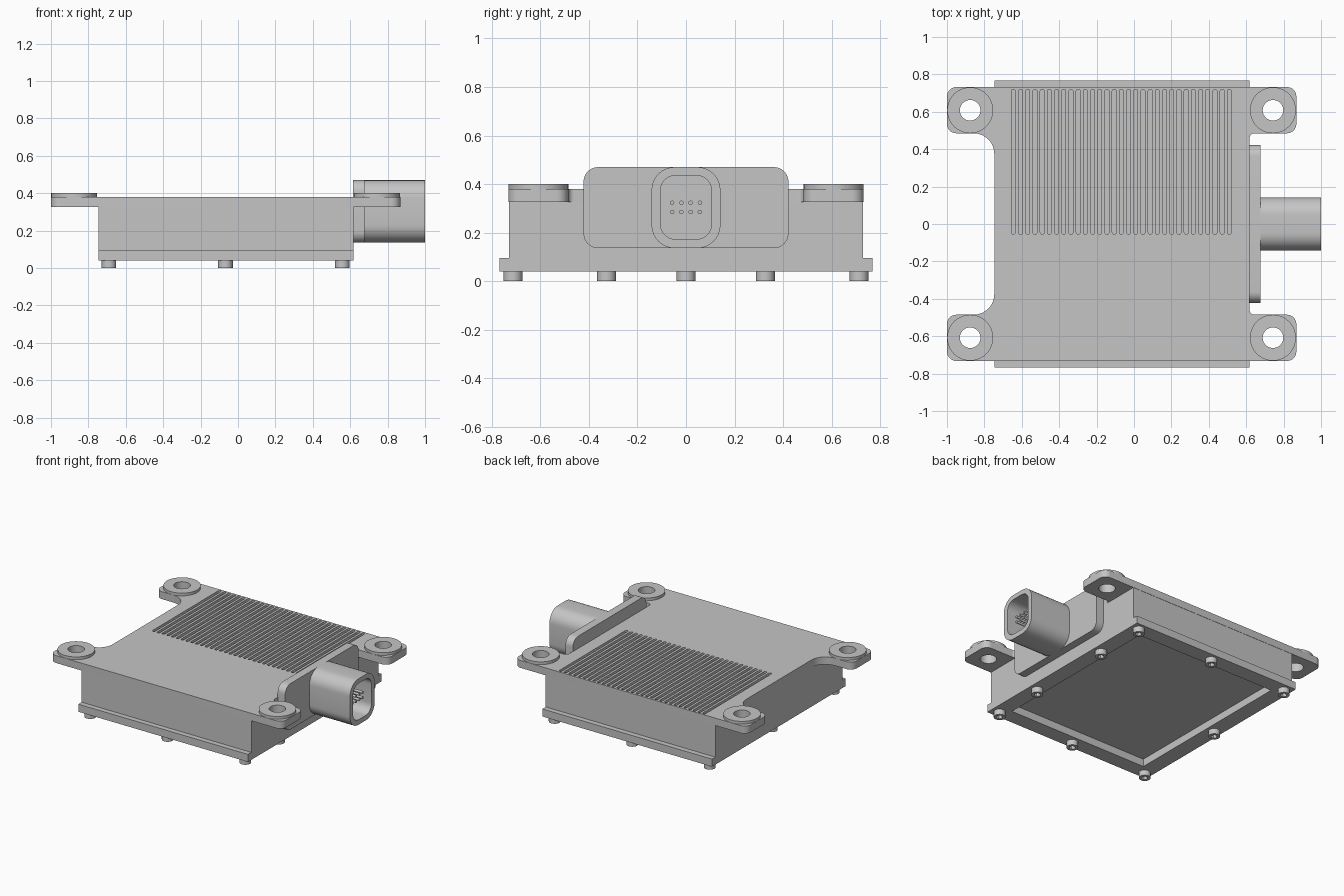
import bpy, bmesh
from math import radians, sin, cos, pi
from mathutils import Vector

cube = bpy.data.objects.get("Cube")
if cube:
    bpy.data.objects.remove(cube, do_unlink=True)

metal = bpy.data.materials.new("cast_grey")
metal.use_nodes = True
GREY = (0.56, 0.56, 0.56, 1)
metal.diffuse_color = GREY
metal.node_tree.nodes["Principled BSDF"].inputs["Base Color"].default_value = GREY
parts = []


def rounded(corners, steps=8):
    """Outline of right-angled corners (a, b, radius), convex or concave."""
    points = []
    for i, (a, b, r) in enumerate(corners):
        p = Vector((a, b))
        if r == 0:
            points.append(p)
            continue
        u = (Vector(corners[i - 1][:2]) - p).normalized()
        v = (Vector(corners[(i + 1) % len(corners)][:2]) - p).normalized()
        centre = p + (u + v) * r
        for k in range(steps + 1):
            t = k / steps * pi / 2
            points.append(centre - r * (v * cos(t) + u * sin(t)))
    return points


def rect(a0, a1, b0, b1, r=0, steps=8):
    return rounded([(a0, b0, r), (a1, b0, r), (a1, b1, r), (a0, b1, r)], steps)


def disc(a, b, r, steps=10):
    return rect(a - r, a + r, b - r, b + r, r, steps)


def prism(name, outlines, low, high, axis="z", part=True):
    """Extrude one or more outlines along z or x."""
    bm = bmesh.new()
    for outline in outlines:
        verts = [bm.verts.new((low, a, b) if axis == "x" else (a, b, low))
                 for a, b in outline]
        face = bm.faces.new(verts)
        new = bmesh.ops.extrude_face_region(bm, geom=[face])["geom"]
        depth = high - low
        bmesh.ops.translate(bm, vec=(depth, 0, 0) if axis == "x" else (0, 0, depth),
                            verts=[g for g in new if isinstance(g, bmesh.types.BMVert)])
    bmesh.ops.remove_doubles(bm, verts=bm.verts, dist=1e-5)
    bmesh.ops.recalc_face_normals(bm, faces=bm.faces)
    mesh = bpy.data.meshes.new(name)
    bm.to_mesh(mesh)
    bm.free()
    mesh.materials.append(metal)
    obj = bpy.data.objects.new(name, mesh)
    bpy.context.collection.objects.link(obj)
    if part:
        parts.append(obj)
    return obj


def cut(targets, outlines, low, high, axis="z"):
    """Subtract prisms from the targets and apply the result."""
    cutter = prism("cutter", outlines, low, high, axis, part=False)
    cutter.hide_render = True
    for obj in targets:
        mod = obj.modifiers.new("cut", "BOOLEAN")
        mod.operation, mod.solver, mod.object = "DIFFERENCE", "EXACT", cutter
        graph = bpy.context.evaluated_depsgraph_get()
        mesh = bpy.data.meshes.new_from_object(obj.evaluated_get(graph))
        obj.modifiers.clear()
        obj.data = mesh
    bpy.data.objects.remove(cutter, do_unlink=True)


# Housing and the open frame under it
LEFT, RIGHT = -0.747, 0.618
prism("case", [rect(LEFT, RIGHT, -0.73, 0.73)], 0.095, 0.326)
frame = prism("bottom_frame", [rect(LEFT, RIGHT, -0.768, 0.768)], 0.04, 0.095)
cut([frame], [rect(-0.63, 0.5, -0.655, 0.655)], 0.0, 0.12)

# Top plate with four mounting ears
EAR, IN, OUT, END = 0.05, 0.485, 0.732, 0.868
top = prism("top_plate", [rounded([
    (-1, -OUT, EAR), (END, -OUT, EAR), (END, -IN, EAR), (RIGHT, -IN, 0.025),
    (RIGHT, IN, 0.025), (END, IN, EAR), (END, OUT, EAR), (-1, OUT, EAR),
    (-1, IN, EAR), (LEFT, IN, 0.11), (LEFT, -IN, 0.11), (-1, -IN, EAR)])],
    0.326, 0.38)

# Raised bosses with through holes
mounts = [(x, y) for x in (-0.876, 0.743) for y in (-0.608, 0.608)]
bosses = prism("mount_bosses", [disc(x, y, 0.123) for x, y in mounts], 0.38, 0.4)
cut([top, bosses], [disc(x, y, 0.055) for x, y in mounts], 0.2, 0.5)

# Cooling slots across the rear of the top
slots = []
for i in range(31):
    x = -0.645 + i * 0.0385
    slots.append(rect(x - 0.0105, x + 0.0105, -0.055, 0.72, 0.01, 3))
cut([top], slots, 0.3, 0.45)

# Connector: backing plate, hollow shell and pins
prism("connector_plate", [rect(-0.422, 0.422, 0.136, 0.47, 0.06)], 0.615, 0.675, "x")
shell = prism("connector_shell", [rect(-0.142, 0.142, 0.136, 0.47, 0.095)], 0.675, 1, "x")
cut([shell], [rect(-0.106, 0.106, 0.172, 0.436, 0.065)], 0.72, 1.1, "x")
prism("connector_pins", [disc(y, z, 0.009, 3) for y in (-0.057, -0.019, 0.019, 0.057)
                         for z in (0.285, 0.323)], 0.71, 0.965, "x")

# Cover screws with hexagonal sockets
spots = [(x, y) for x in (-0.69, -0.067, 0.558) for y in (-0.713, 0.713)]
spots += [(-0.69, 0), (0.558, -0.327), (0.558, 0.327)]
screws = prism("cover_screws", [disc(x, y, 0.039, 6) for x, y in spots], 0, 0.042)
cut([screws], [[Vector((x + 0.022 * cos(k * pi / 3), y + 0.022 * sin(k * pi / 3)))
                for k in range(6)] for x, y in spots], -0.02, 0.025)

# Smooth curved walls while keeping edges sharp
bpy.ops.object.select_all(action="DESELECT")
for obj in parts:
    obj.select_set(True)
bpy.context.view_layer.objects.active = parts[0]
bpy.ops.object.shade_smooth_by_angle(angle=radians(32))
